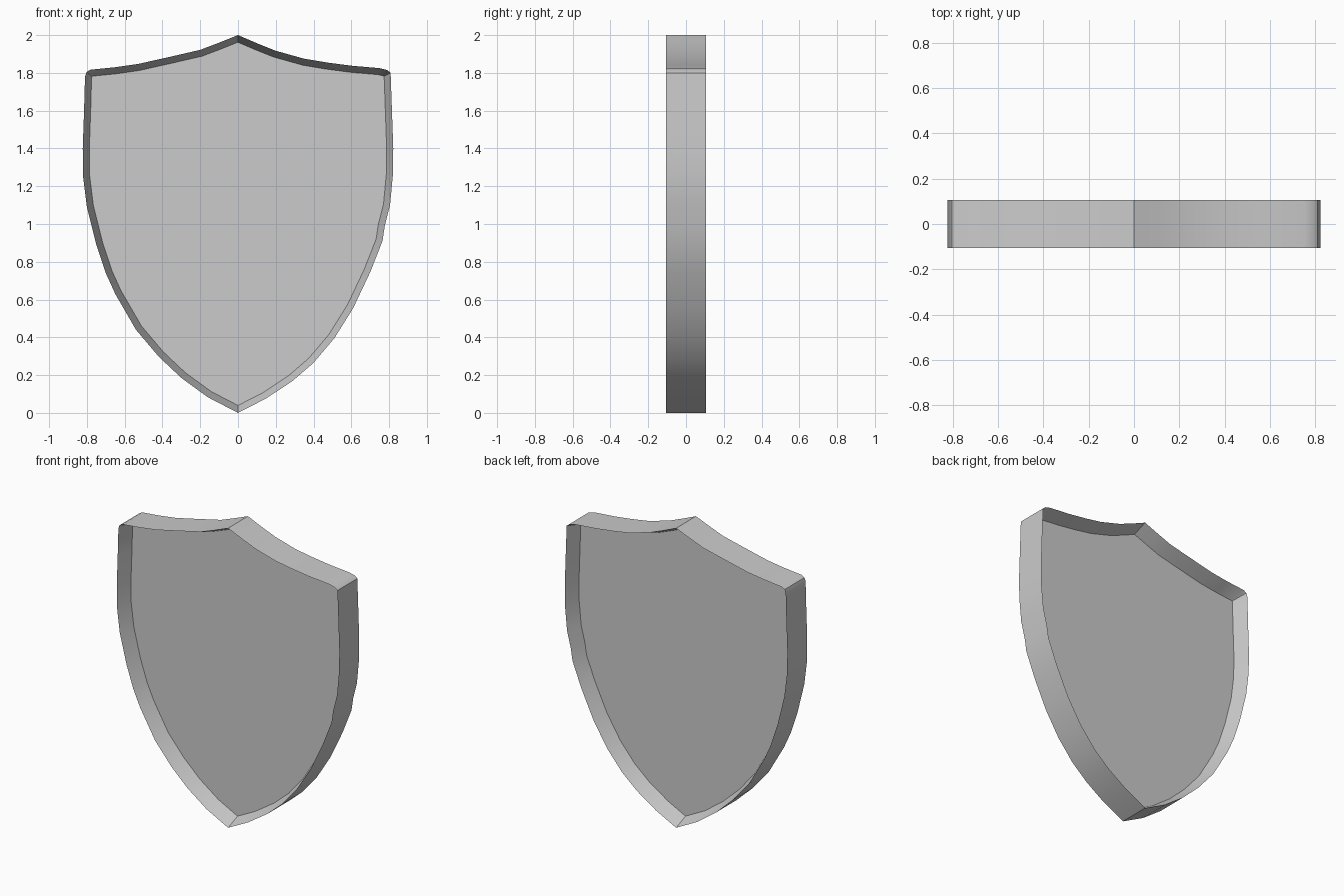
import bpy, bmesh, math
from mathutils import Vector

if "Cube" in bpy.data.objects:
    bpy.data.objects.remove(bpy.data.objects["Cube"])

# Shield outline in x, z (clockwise from the top peak)
OUTLINE = [
    (0, 2), (.10, 1.957), (.20, 1.917), (.35, 1.875), (.47, 1.855), (.60, 1.838), (.75, 1.825),
    (.79, 1.815), (.808, 1.80), (.815, 1.60), (.822, 1.40), (.82, 1.26), (.805, 1.10),
    (.777, .99), (.765, .91), (.70, .745), (.61, .555), (.51, .395), (.40, .265), (.29, .17),
    (.15, .077), (0, 0),
    (-.16, .083), (-.30, .185), (-.42, .298), (-.54, .44), (-.65, .63), (-.70, .74),
    (-.75, .89), (-.80, 1.09), (-.82, 1.25), (-.822, 1.40), (-.815, 1.60), (-.81, 1.78),
    (-.802, 1.805), (-.78, 1.817), (-.65, 1.83), (-.53, 1.847), (-.36, 1.885), (-.20, 1.922),
    (-.10, 1.96),
]
HALF = 0.105      # half thickness of the rim
PANEL = 0.005     # half thickness of the recessed panel
INSET = 0.035


def inset(points, d):
    """Mitred inward offset of a clockwise loop."""
    pts = [Vector(p) for p in points]
    result = []
    for i, p in enumerate(pts):
        a = (p - pts[i - 1]).normalized()
        b = (pts[(i + 1) % len(pts)] - p).normalized()
        na, nb = Vector((a.y, -a.x)), Vector((b.y, -b.x))
        result.append(p + (na + nb) * d / (1 + na.dot(nb)))
    return result


# Front panel, sloped front rim, outer wall, back rim, back panel
inner = inset(OUTLINE, INSET)
bm = bmesh.new()
loops = [[bm.verts.new((p[0], y, p[1])) for p in pts]
         for pts, y in ((inner, -PANEL), (OUTLINE, -HALF), (OUTLINE, HALF), (inner, PANEL))]
n = len(OUTLINE)
for l0, l1 in zip(loops, loops[1:]):
    for i in range(n):
        j = (i + 1) % n
        bm.faces.new((l0[i], l0[j], l1[j], l1[i]))
bm.faces.new(loops[0])
bm.faces.new(loops[-1])
bmesh.ops.recalc_face_normals(bm, faces=bm.faces)
mesh = bpy.data.meshes.new("shield")
bm.to_mesh(mesh)
bm.free()
shield = bpy.data.objects.new("shield", mesh)
bpy.context.collection.objects.link(shield)

# Smooth walls, crisp rim and peak
bpy.context.view_layer.objects.active = shield
shield.select_set(True)
bpy.ops.object.shade_smooth_by_angle(angle=math.radians(30))
